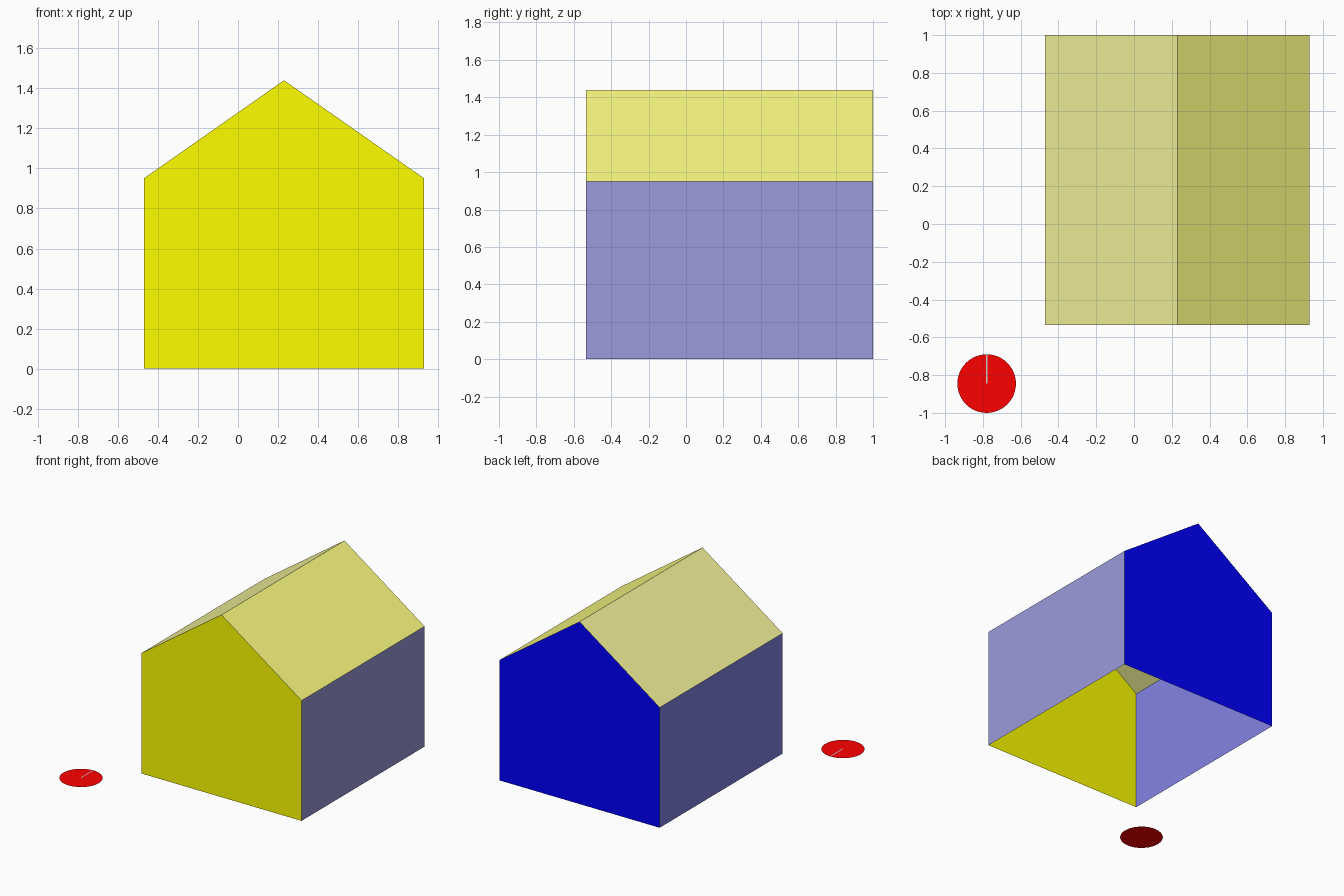
import bpy
from math import sin, cos, pi

if "Cube" in bpy.data.objects:
    bpy.data.objects.remove(bpy.data.objects["Cube"])

X0, X1 = -0.47, 0.93        # side walls
Y0, Y1 = -0.535, 1.0        # front and back
EAVE, RIDGE = 0.95, 1.44
XM = (X0 + X1) / 2


def panel(name, points, color):
    """One flat single-sheet face with its own colour."""
    mesh = bpy.data.meshes.new(name)
    mesh.from_pydata(points, [], [list(range(len(points)))])
    obj = bpy.data.objects.new(name, mesh)
    bpy.context.collection.objects.link(obj)
    mat = bpy.data.materials.new(name + "_paint")
    mat.diffuse_color = (*color, 1)
    mat.use_nodes = True
    mat.node_tree.nodes["Principled BSDF"].inputs["Base Color"].default_value = mat.diffuse_color
    mesh.materials.append(mat)
    return obj


# House shell: gable outline swept front to back, open underneath
outline = [(X0, 0), (X1, 0), (X1, EAVE), (XM, RIDGE), (X0, EAVE)]
front = [(x, Y0, z) for x, z in outline]
back = [(x, Y1, z) for x, z in outline]

panel("front_gable", front, (1, 1, 0))
panel("back_gable", back[::-1], (0, 0, 1))

sides = [
    ("right_wall", 1, (0.33, 0.33, 0.71)),
    ("right_roof", 2, (1.0, 1.0, 0.23)),
    ("left_roof", 3, (0.92, 0.92, 0.33)),
    ("left_wall", 4, (0.23, 0.23, 0.79)),
]
for name, i, color in sides:
    j = (i + 1) % 5
    panel(name, [front[i], back[i], back[j], front[j]], color)

# Flat red marker disc with a thin pale pointer towards the house
CX, CY, R, N = -0.78, -0.845, 0.155, 48
panel("marker_disc", [(CX + R * cos(2 * pi * k / N), CY + R * sin(2 * pi * k / N), 0)
                      for k in range(N)], (1, 0, 0))
W = 0.004
panel("marker_pointer", [(CX - W, CY, 0.002), (CX + W, CY, 0.002),
                         (CX + W, CY + R, 0.002), (CX - W, CY + R, 0.002)], (0.65, 0.65, 0.65))
